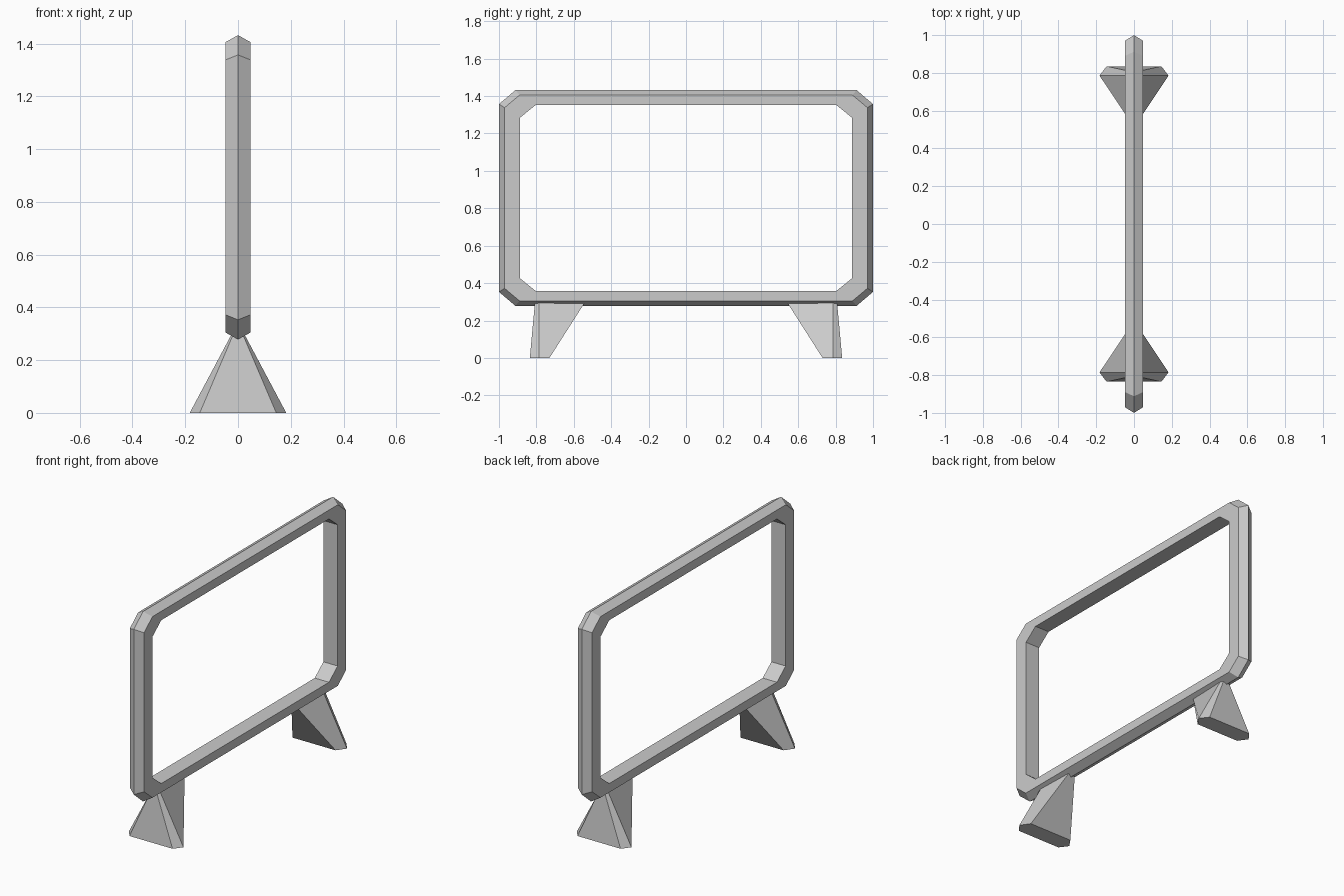
import bpy, bmesh

if "Cube" in bpy.data.objects:
    bpy.data.objects.remove(bpy.data.objects["Cube"])

ZC = 0.855  # centre height of the frame


def octagon(x, hy, hz, cy, cz):
    """Chamfered rectangle in the YZ plane."""
    pts = [(hy, hz - cz), (hy - cy, hz), (cy - hy, hz), (-hy, hz - cz),
           (-hy, cz - hz), (cy - hy, -hz), (hy - cy, -hz), (hy, cz - hz)]
    return [(x, y, ZC + z) for y, z in pts]


def loft(name, rings, closed):
    """Bridge successive rings with quads, capping the ends if not closed."""
    bm = bmesh.new()
    loops = [[bm.verts.new(p) for p in ring] for ring in rings]
    n = len(rings[0])
    pairs = list(zip(loops, loops[1:]))
    if closed:
        pairs.append((loops[-1], loops[0]))
    else:
        bm.faces.new(loops[0])
        bm.faces.new(loops[-1])
    for a, b in pairs:
        for i in range(n):
            j = (i + 1) % n
            bm.faces.new((a[i], a[j], b[j], b[i]))
    bmesh.ops.recalc_face_normals(bm, faces=bm.faces)
    mesh = bpy.data.meshes.new(name)
    bm.to_mesh(mesh)
    bm.free()
    obj = bpy.data.objects.new(name, mesh)
    bpy.context.collection.objects.link(obj)
    return obj


# Frame: five-sided section with an outer ridge, swept round the octagon
loft("frame", [
    octagon(0.0, 1.0, 0.577, 0.088, 0.075),
    octagon(0.048, 0.97, 0.55, 0.08, 0.067),
    octagon(0.048, 0.888, 0.496, 0.083, 0.067),
    octagon(-0.048, 0.888, 0.496, 0.083, 0.067),
    octagon(-0.048, 0.97, 0.55, 0.08, 0.067),
], True)


# Feet: six-sided wedges tapering up to the frame
def foot_ring(side, z, half):
    pts = half + [(-x, y) for x, y in reversed(half)]
    return [(x, side * y, z) for x, y in pts]


for name, side in (("left_foot", -1), ("right_foot", 1)):
    loft(name, [
        foot_ring(side, 0.0, [(0.145, 0.835), (0.183, 0.785), (0.145, 0.73)]),
        foot_ring(side, 0.293, [(0.02, 0.808), (0.027, 0.785), (0.021, 0.543)]),
    ], False)
